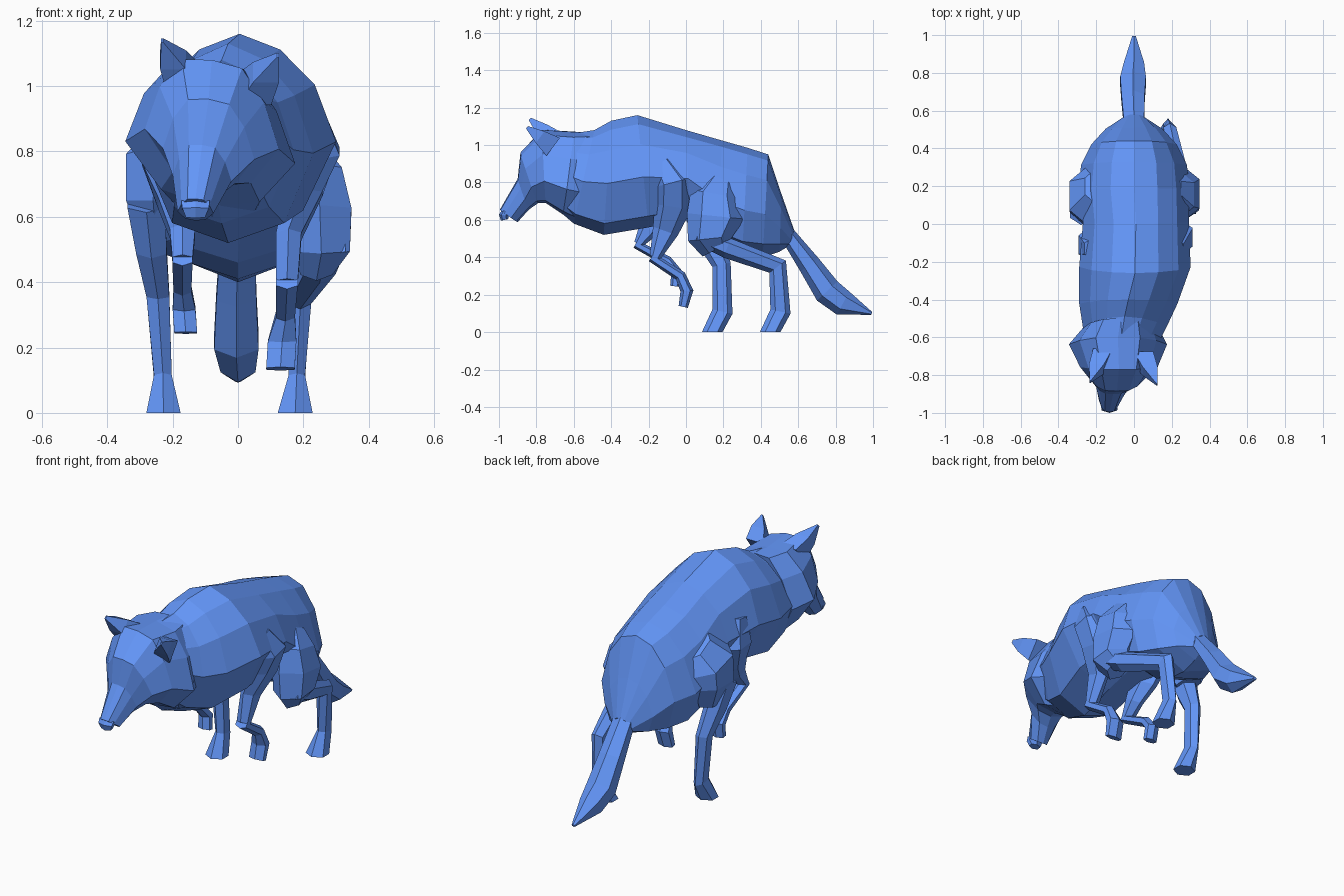
import bpy, bmesh, math
from mathutils import Vector

fur = bpy.data.materials.new("fur")
fur.diffuse_color = (0.125, 0.305, 0.94, 1)


def loft(name, rings):
    """Skin a list of equal-length point rings, cap both ends, flat shaded."""
    bm = bmesh.new()
    vs = [[bm.verts.new(p) for p in r] for r in rings]
    n = len(vs[0])
    for a, b in zip(vs, vs[1:]):
        for i in range(n):
            j = (i + 1) % n
            bm.faces.new((a[i], a[j], b[j], b[i]))
    bm.faces.new(vs[0])
    bm.faces.new(vs[-1][::-1])
    bmesh.ops.remove_doubles(bm, verts=bm.verts, dist=0.0005)
    bmesh.ops.recalc_face_normals(bm, faces=bm.faces)
    me = bpy.data.meshes.new(name)
    bm.to_mesh(me)
    bm.free()
    me.materials.append(fur)
    ob = bpy.data.objects.new(name, me)
    bpy.context.collection.objects.link(ob)
    return ob


def section(half, cx, w, top, bot, roll=0.0):
    """Closed ring from a half profile (side fraction, drop fraction)."""
    pts = half + [(-s, t) for s, t in half[-2:0:-1]]
    (y0, z0), (y1, z1) = top, bot
    return [Vector((cx + s * w, y0 + (y1 - y0) * t, z0 + (z1 - z0) * t - roll * s * w))
            for s, t in pts]


def limb(name, path, sides=6, flat_end=False):
    """Tube along (x, y, z, half width in x, half depth) stations."""
    ps = [Vector(p[:3]) for p in path]
    rings = []
    for k, p in enumerate(path):
        d = Vector()
        if k > 0:
            d += (ps[k] - ps[k - 1]).normalized()
        if k < len(ps) - 1:
            d += (ps[k + 1] - ps[k]).normalized()
        if flat_end and k == len(ps) - 1:
            d = Vector((0, 0, -1))
        side = Vector((1, 0, 0))
        depth = d.cross(side).normalized()
        ring = []
        for i in range(sides):
            a = 2 * math.pi * (i + 0.5) / sides
            ring.append(ps[k] + side * math.cos(a) * p[3] * 1.12 + depth * math.sin(a) * p[4])
        rings.append(ring)
    return loft(name, rings)


# torso from neck to rump: deep chest profile, then fuller haunch profile
chest = [(0, 0), (.42, .08), (.78, .26), (1, .55), (.66, .9), (0, 1)]
haunch = [(0, 0), (.42, .06), (.76, .25), (1, .58), (.80, .87), (0, 1)]
loft("torso", [section(*r) for r in [
    (chest, -.07, .17, (-.62, 1.06), (-.74, .70)),
    (chest, -.05, .22, (-.49, 1.08), (-.60, .58)),
    (chest, -.03, .26, (-.40, 1.13), (-.44, .52)),
    (chest, .005, .295, (-.26, 1.16), (-.20, .56)),
    (chest, .01, .28, (.00, 1.08), (.02, .61)),
    (haunch, .00, .295, (.19, 1.025), (.18, .46)),
    (haunch, .00, .28, (.33, .985), (.30, .41)),
    (haunch, .00, .225, (.44, .95), (.41, .40)),
    (haunch, .00, .15, (.51, .74), (.50, .43)),
    (haunch, .00, .06, (.58, .54), (.55, .46))]])

# head with cheek ruff, brow and muzzle, slightly rolled
skull = [(0, 0), (.45, .03), (.78, .27), (1, .62), (.58, .92), (0, 1)]
loft("head", [section(skull, *r) for r in [
    (-.07, .20, (-.50, 1.07), (-.58, .58), .1),
    (-.085, .26, (-.60, 1.07), (-.66, .63), .13),
    (-.08, .205, (-.77, 1.08), (-.75, .69), .15),
    (-.09, .14, (-.885, .96), (-.79, .69), .12),
    (-.11, .09, (-.90, .82), (-.84, .655), .1),
    (-.13, .055, (-.995, .655), (-.90, .588), .05)]])
limb("nose", [(-.13, -.965, .645, .045, .02), (-.13, -.975, .625, .042, .025),
              (-.13, -.97, .60, .03, .02)])

# ears
for name, base, tip in [("left_ear", (-.165, -.70, 1.02), (-.232, -.835, 1.14)),
                        ("right_ear", (.05, -.71, .99), (.122, -.85, 1.095))]:
    mid = [b * .5 + t * .5 for b, t in zip(base, tip)]
    limb(name, [(*base, .065, .085), (*mid, .05, .055), (*tip, .004, .012)], sides=4)

# hind legs: thigh, then shin, hock and paw
limb("right_thigh", [(.20, .19, .82, .05, .08), (.24, .155, .74, .08, .13),
                     (.25, .16, .62, .10, .155), (.255, .13, .50, .09, .12),
                     (.24, .16, .44, .05, .08)])
limb("right_hind_leg", [(.27, .06, .51, .06, .035), (.25, .22, .45, .05, .055),
                        (.19, .49, .35, .035, .055), (.18, .505, .11, .026, .055),
                        (.175, .45, 0, .055, .055)], flat_end=True)
limb("left_thigh", [(-.21, .20, .86, .05, .10), (-.25, .15, .77, .095, .16),
                    (-.26, .14, .65, .085, .15), (-.25, .15, .53, .05, .09)])
limb("left_hind_leg", [(-.28, .07, .64, .06, .08), (-.265, .12, .50, .048, .07),
                       (-.245, .19, .36, .036, .05), (-.23, .195, .11, .028, .055),
                       (-.228, .14, 0, .054, .055)], flat_end=True)

# front legs, bent with the paws lifted
limb("right_upper_foreleg", [(.21, -.13, .91, .055, .06), (.245, -.07, .80, .068, .10),
                             (.20, -.07, .67, .06, .10), (.155, -.11, .54, .04, .07),
                             (.15, -.165, .40, .034, .03)])
limb("right_forepaw", [(.15, -.185, .40, .034, .025), (.145, -.03, .30, .03, .03),
                       (.135, .005, .22, .045, .035), (.13, -.015, .135, .045, .025)])
limb("left_upper_foreleg", [(-.21, -.13, .90, .055, .06), (-.23, -.11, .76, .065, .10),
                            (-.19, -.15, .64, .055, .09), (-.17, -.20, .55, .04, .055),
                            (-.17, -.255, .47, .032, .025)])
limb("left_forepaw", [(-.17, -.27, .47, .032, .022), (-.17, -.10, .38, .028, .028),
                      (-.165, -.05, .32, .036, .03), (-.16, -.06, .245, .036, .025)])

# tail
limb("tail", [(0, .53, .54, .055, .04), (-.005, .66, .36, .063, .06),
              (-.005, .755, .22, .07, .075), (0, .84, .155, .055, .07),
              (0, .993, .10, .01, .008)])
